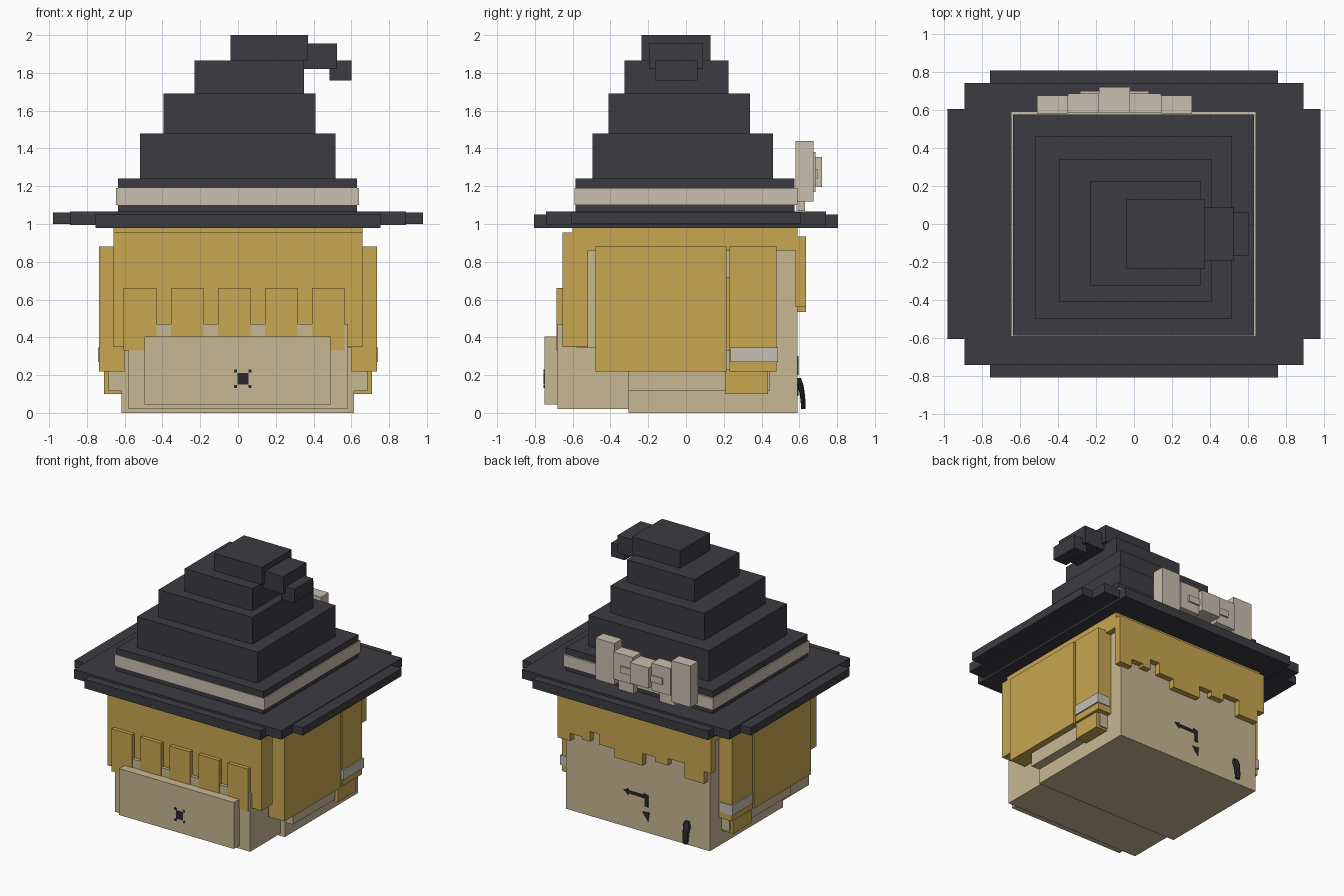
import bpy, bmesh, math

if "Cube" in bpy.data.objects:
    bpy.data.objects.remove(bpy.data.objects["Cube"])


def material(name, rgb):
    m = bpy.data.materials.new(name)
    m.diffuse_color = (*rgb, 1)
    m.use_nodes = True
    m.node_tree.nodes["Principled BSDF"].inputs["Base Color"].default_value = m.diffuse_color
    return m


DARK = material("charcoal felt", (0.045, 0.043, 0.053))
GOLD = material("golden hair", (0.58, 0.385, 0.082))
TAN = material("tan skin", (0.578, 0.474, 0.296))
CREAM = material("cream ribbon", (0.578, 0.520, 0.425))
GREY = material("pale hair tie", (0.560, 0.530, 0.470))
BLACK = material("ink", (0.022, 0.021, 0.026))


def finish(name, bm, mat):
    bmesh.ops.recalc_face_normals(bm, faces=bm.faces)
    me = bpy.data.meshes.new(name)
    bm.to_mesh(me)
    bm.free()
    me.materials.append(mat)
    ob = bpy.data.objects.new(name, me)
    bpy.context.collection.objects.link(ob)
    return ob


def box(name, mat, x, y, z):
    """Box given by its (min, max) on each axis."""
    bm = bmesh.new()
    bmesh.ops.create_cube(bm, size=1)
    for v in bm.verts:
        v.co = [r[0] if c < 0 else r[1] for c, r in zip(v.co, (x, y, z))]
    return finish(name, bm, mat)


def pair(name, mat, x, y, z):
    """Box on the +x side and its mirror image."""
    box("right_" + name, mat, x, y, z)
    box("left_" + name, mat, (-x[1], -x[0]), y, z)


def plate(name, mat, pts, y0, y1):
    """Flat xz outline extruded from y0 to y1."""
    bm = bmesh.new()
    f = bm.faces.new([bm.verts.new((x, y0, z)) for x, z in pts])
    r = bmesh.ops.extrude_face_region(bm, geom=[f])
    for v in r["geom"]:
        if isinstance(v, bmesh.types.BMVert):
            v.co.y = y1
    return finish(name, bm, mat)


# Hat brim: three overlapping slabs give the stepped corners
box("brim_wide", DARK, (-.98, .98), (-.605, .605), (1.0, 1.06))
box("brim_middle", DARK, (-.89, .89), (-.74, .74), (.995, 1.065))
box("brim_deep", DARK, (-.755, .755), (-.805, .805), (.98, 1.05))

# Hat crown tiers and bent tip
tiers = [((-.635, .63), (-.585, .575), (1.05, 1.24)),
         ((-.52, .515), (-.495, .46), (1.24, 1.48)),
         ((-.395, .41), (-.41, .34), (1.48, 1.69)),
         ((-.23, .35), (-.325, .225), (1.69, 1.865)),
         ((-.04, .37), (-.235, .13), (1.865, 2.0)),
         ((.34, .525), (-.195, .09), (1.82, 1.955)),
         ((.485, .6), (-.165, .06), (1.76, 1.865))]
for i, t in enumerate(tiers):
    box(f"hat_tier_{i + 1}", DARK, *t)
box("hat_band", CREAM, (-.645, .64), (-.59, .59), (1.10, 1.19))

# Bow on the face side of the hat
BX = -.1025
for s, side in ((1, "right"), (-1, "left")):
    def span(a, b):
        return tuple(sorted((BX + s * a, BX + s * b)))
    box(side + "_bow_wing", CREAM, span(.245, .408), (.58, .675), (1.12, 1.44))
    box(side + "_bow_loop", CREAM, span(.08, .245), (.585, .685), (1.17, 1.38))
    box(side + "_bow_crease", CREAM, span(.08, .18), (.68, .697), (1.24, 1.29))
    box(side + "_bow_tail", CREAM, span(.11, .24), (.585, .63), (1.07, 1.18))
box("bow_knot", CREAM, (-.183, -.022), (.585, .72), (1.195, 1.355))

# Head
box("head", TAN, (-.618, .615), (-.305, .59), (0, .88))
box("head_back", TAN, (-.6, .6), (-.58, -.3), (.345, .88))
box("nape", TAN, (-.58, .58), (-.68, -.3), (.02, .47))
box("back_panel", TAN, (-.495, .49), (-.75, -.675), (.045, .405))
pair("cheek_collar", TAN, (.6, .685), (-.305, .445), (.115, .34))

# Hair cap, back sheet and back locks
box("hair_cap", GOLD, (-.66, .66), (-.6, .59), (.86, 1.0))
box("back_hair", GOLD, (-.66, .66), (-.655, -.52), (.35, .955))
for i in range(5):
    x = -.605 + i * .249
    box(f"back_lock_{i + 1}", GOLD, (x, x + .174), (-.685, -.65), (.33, .66))

# Side hair with tied locks
pair("side_hair", GOLD, (.6, .735), (-.48, .215), (.22, .88))
pair("side_lock", GOLD, (.6, .73), (.23, .48), (.22, .88))
pair("lock_filler", GOLD, (.6, .70), (.2, .24), (.33, .72))
pair("lock_end", GOLD, (.61, .71), (.21, .435), (.10, .23))
pair("hair_tie", GREY, (.63, .74), (.235, .487), (.27, .345))

# Stepped fringe over the face: (right edge x, bottom z) from +x to -x
steps = [(.55, .56), (.45, .62), (.38, .60), (.30, .68), (.17, .60), (-.07, .535),
         (-.18, .63), (-.29, .595), (-.43, .65), (-.6, .535), (-.66, .63)]
outline, x = [(-.66, .935), (.66, .935)], .66
for edge, z in steps:
    outline += [(x, z), (edge, z)]
    x = edge
plate("fringe", GOLD, outline, .58, .635)

# Inked face marks
plate("eye_line", BLACK, [(.12, .285), (.08, .30), (.08, .288), (-.05, .285), (-.05, .30),
                          (-.09, .29), (-.09, .20), (-.06, .20), (-.06, .262),
                          (.08, .265), (.08, .25)], .588, .595)
plate("mouth_mark", BLACK, [(-.04, .155), (-.10, .16), (-.09, .09)], .588, .595)

# Small curved drop hanging beside the mouth
bm = bmesh.new()
rings = []
for y, z, r in ((.597, .185, .022), (.604, .15, .034), (.614, .11, .028),
                (.620, .06, .026), (.621, .02, .022)):
    rings.append([bm.verts.new((-.43 + r * math.cos(a), y + r * .5 * math.sin(a), z))
                  for a in (k * math.tau / 8 for k in range(8))])
for a, b in zip(rings, rings[1:]):
    for k in range(8):
        bm.faces.new((a[k], a[(k + 1) % 8], b[(k + 1) % 8], b[k]))
bm.faces.new(rings[0])
bm.faces.new(rings[-1])
finish("drop_mark", bm, BLACK)

# Small star mark on the back panel
box("star_mark_core", BLACK, (-.003, .055), (-.755, -.748), (.15, .212))
for sx in (-1, 1):
    for sz in (-1, 1):
        cx, cz = .026 + sx * .038, .181 + sz * .042
        box("star_mark_point", BLACK, (cx - .008, cx + .008), (-.754, -.748),
            (cz - .008, cz + .008))
